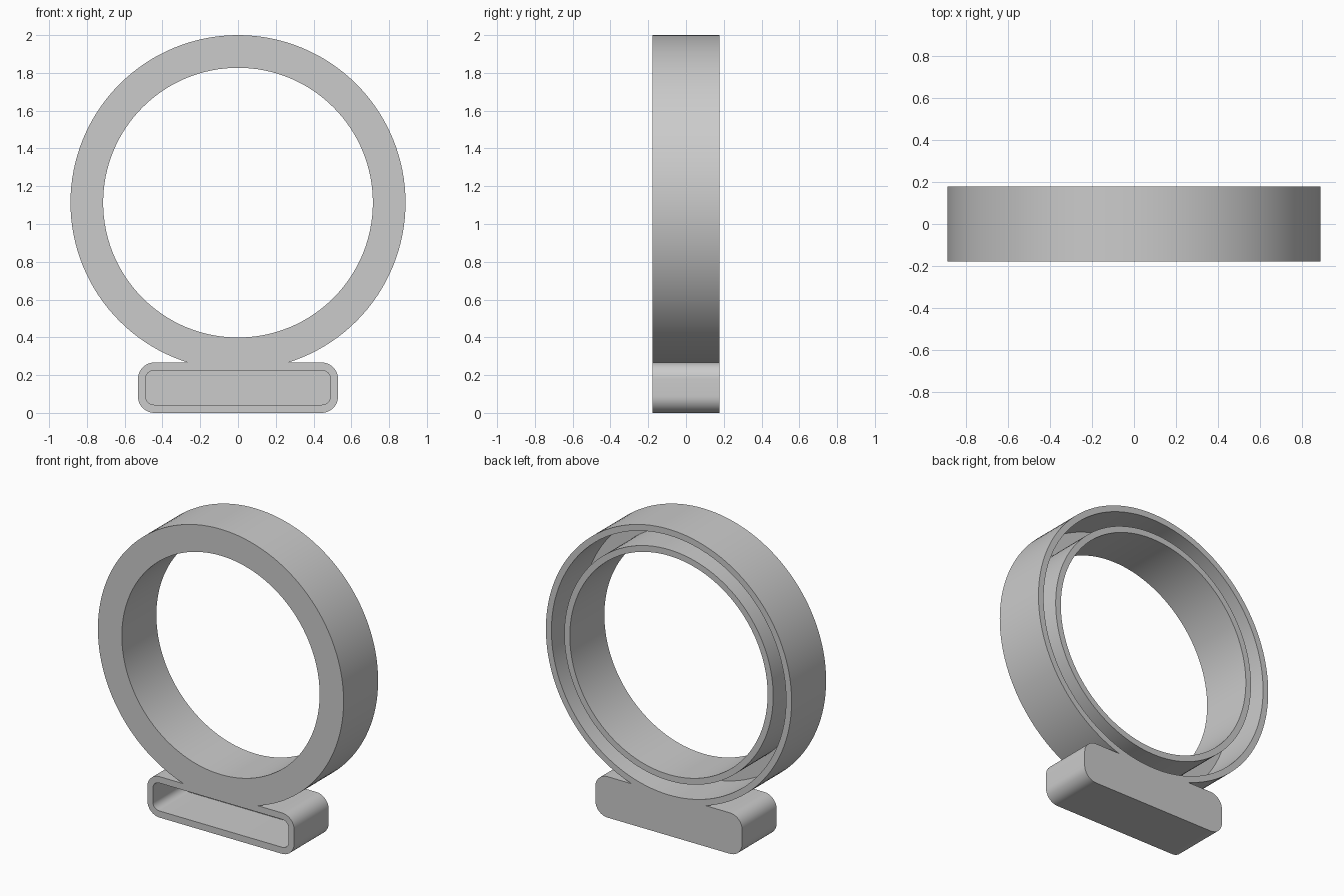
import bpy, bmesh, math

if "Cube" in bpy.data.objects:
    bpy.data.objects.remove(bpy.data.objects["Cube"])

DEPTH, WALL = 0.356, 0.04
CZ, R_OUT, R_IN = 1.113, 0.887, 0.714      # ring centre and radii
HALF = DEPTH / 2

grey = bpy.data.materials.new("plain_grey")
grey.diffuse_color = (0.6, 0.6, 0.6, 1)
grey.use_nodes = True
grey.node_tree.nodes["Principled BSDF"].inputs["Base Color"].default_value = grey.diffuse_color


def circle(r, n=128):
    return [(r * math.cos(2 * math.pi * i / n), CZ + r * math.sin(2 * math.pi * i / n))
            for i in range(n)]


def rounded_rect(hw, z0, z1, r, n=12):
    pts = []
    corners = [(hw - r, z1 - r), (r - hw, z1 - r), (r - hw, z0 + r), (hw - r, z0 + r)]
    for k, (cx, cz) in enumerate(corners):
        for i in range(n + 1):
            a = math.pi / 2 * (k + i / n)
            pts.append((cx + r * math.cos(a), cz + r * math.sin(a)))
    return pts


def prism(name, outline, y0, y1):
    """Extrude an x-z outline from y0 to y1."""
    bm = bmesh.new()
    face = bm.faces.new([bm.verts.new((x, y0, z)) for x, z in outline])
    ext = bmesh.ops.extrude_face_region(bm, geom=[face])
    bmesh.ops.translate(bm, vec=(0, y1 - y0, 0),
                        verts=[v for v in ext["geom"] if isinstance(v, bmesh.types.BMVert)])
    bmesh.ops.recalc_face_normals(bm, faces=bm.faces)
    mesh = bpy.data.meshes.new(name)
    bm.to_mesh(mesh)
    bm.free()
    mesh.materials.append(grey)
    obj = bpy.data.objects.new(name, mesh)
    bpy.context.collection.objects.link(obj)
    return obj


def combine(target, tool, operation):
    """Apply a boolean and remove the tool object."""
    bpy.context.view_layer.objects.active = target
    mod = target.modifiers.new(operation, 'BOOLEAN')
    mod.operation, mod.solver, mod.object = operation, 'EXACT', tool
    bpy.ops.object.modifier_apply(modifier=mod.name)
    bpy.data.objects.remove(tool)


# Ring disc fused with the rounded foot
stand = prism("ring_stand", circle(R_OUT), -HALF, HALF)
combine(stand, prism("foot", rounded_rect(0.53, 0, 0.267, 0.088), -HALF, HALF), 'UNION')

# Central opening
combine(stand, prism("bore", circle(R_IN), -0.5, 0.5), 'DIFFERENCE')

# Ring channel, open at the back
channel = prism("channel", circle(R_OUT - WALL), -HALF + WALL, 0.4)
combine(channel, prism("channel_core", circle(R_IN + WALL), -0.6, 0.6), 'DIFFERENCE')
combine(stand, channel, 'DIFFERENCE')

# Foot recess, open at the front
recess = prism("recess", rounded_rect(0.49, 0.043, 0.225, 0.046), -0.4, HALF - WALL)
combine(stand, recess, 'DIFFERENCE')

# Smooth curved walls, crisp rims
bpy.ops.object.select_all(action='DESELECT')
stand.select_set(True)
bpy.context.view_layer.objects.active = stand
bpy.ops.object.shade_smooth_by_angle(angle=math.radians(30))
